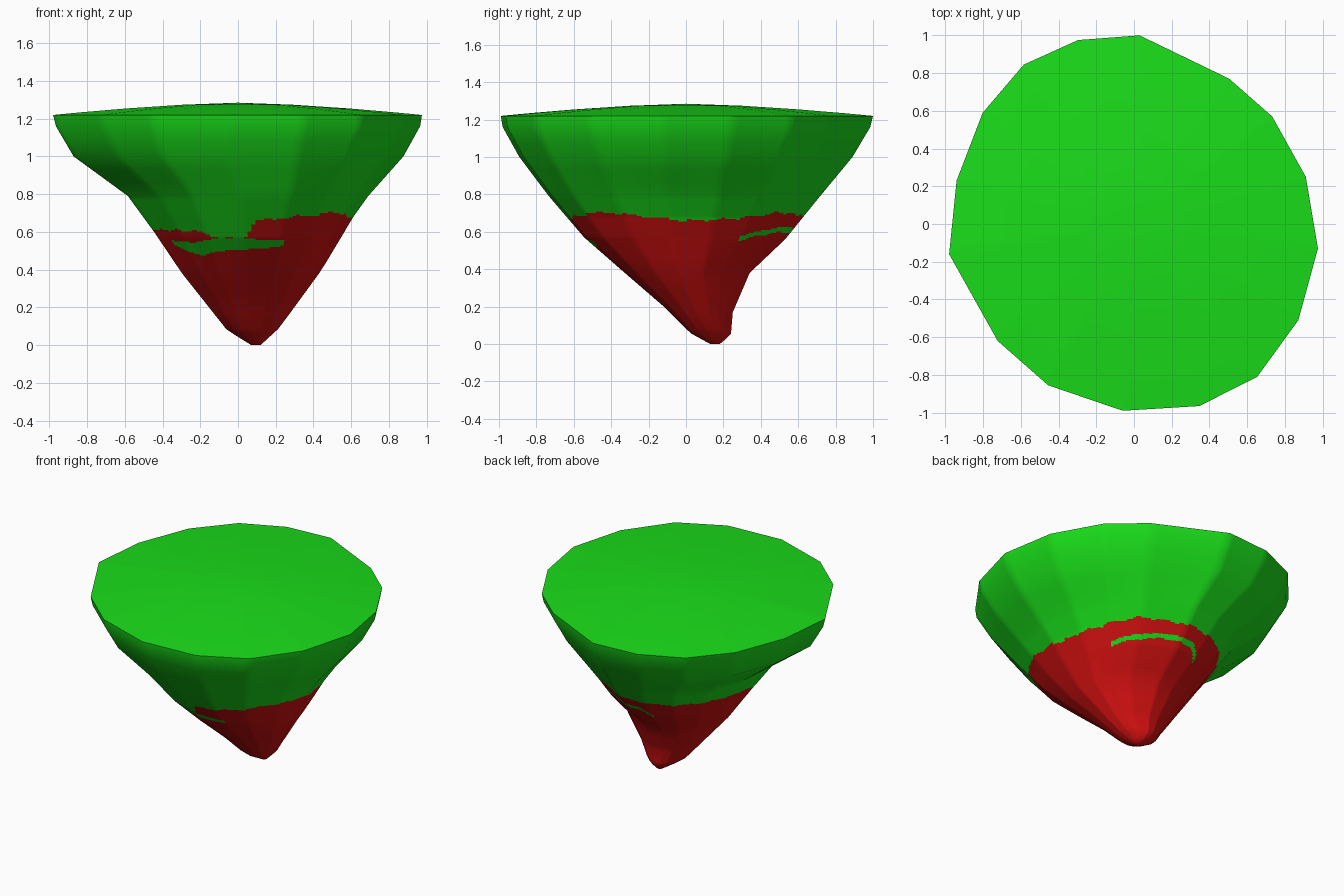
import bpy, bmesh, math

if "Cube" in bpy.data.objects:
    bpy.data.objects.remove(bpy.data.objects["Cube"])

# Plan outline of the rim (16 corners)
OUTLINE = [(.985, -.13), (.92, .25), (.74, .57), (.51, .77), (.03, 1), (-.3, .975),
           (-.59, .845), (-.81, .59), (-.95, .23), (-.99, -.16), (-.73, -.62),
           (-.46, -.855), (-.06, -.99), (.35, -.965), (.66, -.81), (.88, -.51)]
SPLIT = 10

# Profile extents: z -> lowest and highest x, lowest and highest y
XMIN = [(0, .07), (.08, -.06), (.38, -.3), (.6, -.45), (.79, -.59), (1, -.88), (1.16, -.975), (1.22, -.99)]
XMAX = [(0, .12), (.09, .22), (.4, .45), (.68, .62), (.79, .7), (1, .89), (1.16, .98), (1.22, .99)]
YMIN = [(0, .13), (.06, .02), (.2, -.12), (.38, -.33), (.57, -.55), (.79, -.74), (1, -.9), (1.16, -.99), (1.22, -1)]
YMAX = [(0, .18), (.05, .24), (.17, .25), (.38, .34), (.56, .53), (.77, .7), (1, .89), (1.16, .985), (1.22, 1)]

# Paint borders: angle about the axis -> height
BORDER = [(-180, .64), (-165, .61), (-122, .605), (-107, .565), (-94, .565), (-87, .66),
          (-70, .68), (-45, .705), (0, .66), (30, .67), (60, .70), (90, .69), (135, .67), (180, .64)]
STREAK_LOW = [(-154, .535), (-147, .51), (-128, .475), (-110, .5), (-80, .515), (-71, .525)]
STREAK_HIGH = [(-154, .565), (-147, .55), (-128, .545), (-110, .565), (-80, .56), (-71, .555)]
BACK_STREAK = [(38, .56), (50, .59), (60, .595), (75, .615), (100, .6), (108, .54)]


def lerp_table(table, t):
    if t <= table[0][0]:
        return table[0][1]
    for (a, va), (b, vb) in zip(table, table[1:]):
        if t <= b:
            return va + (vb - va) * (t - a) / (b - a)
    return table[-1][1]


def is_red(c):
    a = math.degrees(math.atan2(c.y, c.x - .07))
    edge = lerp_table(BORDER, a) + .005 * math.sin(a * .35) + .003 * math.sin(a * .9)
    if c.z > edge:
        return False
    if -154 < a < -71 and lerp_table(STREAK_LOW, a) < c.z < lerp_table(STREAK_HIGH, a):
        return False
    if 38 < a < 109 and abs(c.z - lerp_table(BACK_STREAK, a)) < .014:
        return False
    return True


def material(name, colour):
    m = bpy.data.materials.new(name)
    m.diffuse_color = (*colour, 1)
    m.use_nodes = True
    m.node_tree.nodes["Principled BSDF"].inputs["Base Color"].default_value = m.diffuse_color
    return m


# Finely split outline
plan = []
for (x0, y0), (x1, y1) in zip(OUTLINE, OUTLINE[1:] + OUTLINE[:1]):
    for k in range(SPLIT):
        t = k / SPLIT
        plan.append((x0 + (x1 - x0) * t, y0 + (y1 - y0) * t))
N = len(plan)

bm = bmesh.new()


def ring(z, scale=1.0, height=None):
    xa, xb, ya, yb = (lerp_table(t, z) for t in (XMIN, XMAX, YMIN, YMAX))
    return [bm.verts.new(((xa + xb) / 2 + u * (xb - xa) / 2 * scale,
                          (ya + yb) / 2 + v * (yb - ya) / 2 * scale,
                          z if height is None else height)) for u, v in plan]


# Tapered sides, with fine bands where the colours meet
heights = [0, .025, .055, .085, .17, .2, .28, .38, .44]
heights += [.46 + .0075 * i for i in range(36)]
heights += [.77, .79, .86, .93, 1, 1.08, 1.16, 1.22]
rings = [ring(z) for z in heights]
# Gently domed top
rings += [ring(1.22, s, 1.285 - .065 * s ** 1.5) for s in (.85, .6, .3)]
for a, b in zip(rings, rings[1:]):
    for i in range(N):
        j = (i + 1) % N
        bm.faces.new((a[i], a[j], b[j], b[i]))
top = bm.verts.new((0, 0, 1.285))
tip = bm.verts.new((.095, .155, 0))
for i in range(N):
    j = (i + 1) % N
    bm.faces.new((rings[-1][i], rings[-1][j], top))
    bm.faces.new((rings[0][j], rings[0][i], tip))
bmesh.ops.recalc_face_normals(bm, faces=bm.faces)
for f in bm.faces:
    f.material_index = 1 if is_red(f.calc_center_median()) else 0
    f.smooth = True

mesh = bpy.data.meshes.new("tapered_body")
bm.to_mesh(mesh)
bm.free()
mesh.materials.append(material("bright green", (.01, .72, .01)))
mesh.materials.append(material("dark red", (.62, .005, .005)))
body = bpy.data.objects.new("tapered_body", mesh)
bpy.context.collection.objects.link(body)
bpy.context.view_layer.objects.active = body
body.select_set(True)
bpy.ops.object.shade_smooth_by_angle(angle=math.radians(50))
